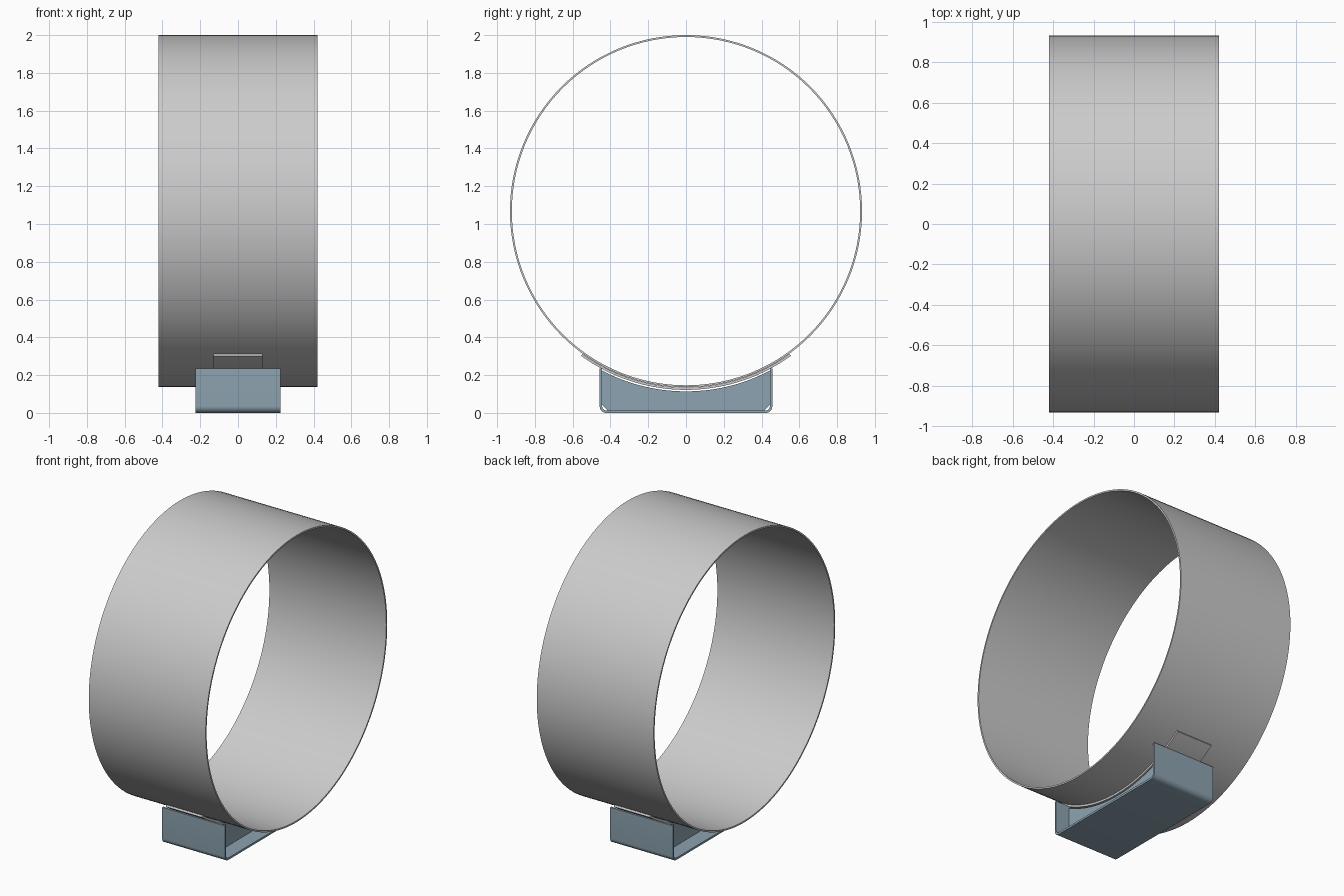
import bpy, bmesh
from math import sin, cos, asin, pi, radians, sqrt

if "Cube" in bpy.data.objects:
    bpy.data.objects.remove(bpy.data.objects["Cube"])

CZ, R = 1.068, 0.932   # pipe axis height and outer radius
T = 0.013              # plate thickness

steel = bpy.data.materials.new("blue_steel")
steel.diffuse_color = (0.27, 0.37, 0.44, 1)
steel.use_nodes = True
steel.node_tree.nodes["Principled BSDF"].inputs["Base Color"].default_value = steel.diffuse_color


def extrude_profile(name, pts, x0, x1, mat=None):
    """Closed (y, z) outline extruded along x."""
    bm = bmesh.new()
    face = bm.faces.new([bm.verts.new((x0, y, z)) for y, z in pts])
    ext = bmesh.ops.extrude_face_region(bm, geom=[face])
    verts = [g for g in ext["geom"] if isinstance(g, bmesh.types.BMVert)]
    bmesh.ops.translate(bm, verts=verts, vec=(x1 - x0, 0, 0))
    bmesh.ops.recalc_face_normals(bm, faces=bm.faces)
    return finish(name, bm, mat)


def finish(name, bm, mat=None):
    me = bpy.data.meshes.new(name)
    bm.to_mesh(me)
    bm.free()
    ob = bpy.data.objects.new(name, me)
    bpy.context.collection.objects.link(ob)
    if mat:
        me.materials.append(mat)
    bpy.ops.object.select_all(action='DESELECT')
    ob.select_set(True)
    bpy.context.view_layer.objects.active = ob
    bpy.ops.object.shade_smooth_by_angle(angle=radians(30))
    return ob


def arc(r, half, n=40):
    """Arc below the pipe axis from -half to +half (radians)."""
    return [(r * sin(a), CZ - r * cos(a))
            for a in (-half + 2 * half * i / n for i in range(n + 1))]


# Pipe section: thin hollow ring
bm = bmesh.new()
n = 128
rings = [[bm.verts.new((x, r * sin(2 * pi * i / n), CZ + r * cos(2 * pi * i / n)))
          for i in range(n)]
         for x, r in ((-.42, R), (.42, R), (.42, R - .01), (-.42, R - .01))]
for k in range(4):
    a, b = rings[k], rings[(k + 1) % 4]
    for i in range(n):
        j = (i + 1) % n
        bm.faces.new((a[i], a[j], b[j], b[i]))
bmesh.ops.recalc_face_normals(bm, faces=bm.faces)
finish("pipe", bm)

# Curved saddle plate under the pipe
half = asin(0.547 / R)
extrude_profile("saddle_plate",
                arc(R + .001, half) + arc(R + .001 + T, half)[::-1], -.13, .13)


# Bent U-shaped base channel
def u_path(w, z, r, top):
    left = [(-w + r - r * cos(a), z + r - r * sin(a))
            for a in (pi / 2 * i / 8 for i in range(9))]
    path = [(-w, top)] + left
    return path + [(-y, zz) for y, zz in path[::-1]]


extrude_profile("base_channel",
                u_path(.457, 0, .035, .235) + u_path(.457 - T, T, .035 - T, .235)[::-1],
                -.225, .225, steel)

# Pair of web plates with clipped lower corners and a curved top
w, c = .457 - T, .03
rw = R + .022
top = arc(rw, asin(w / rw))
web = top + [(w, T + c), (w - c, T), (-w + c, T), (-w, T + c)]
for side, x in (("left", -.12), ("right", .12)):
    extrude_profile(side + "_web", web, x - T / 2, x + T / 2, steel)
